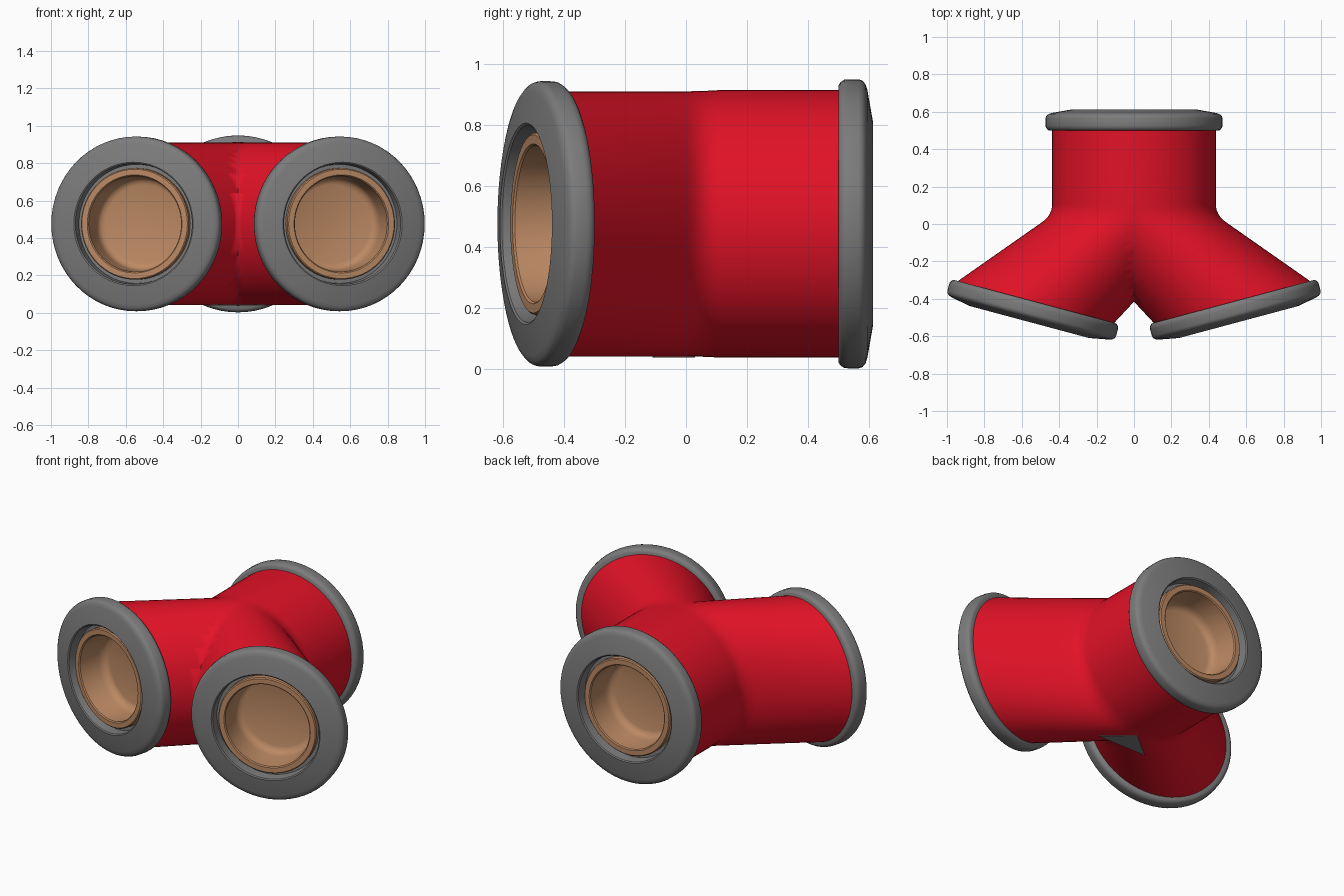
import bpy, bmesh, math
from mathutils import Vector, Matrix

cube = bpy.data.objects.get("Cube")
if cube:
    bpy.data.objects.remove(cube, do_unlink=True)

ZC = 0.475        # height of all three pipe axes
R = 0.434         # pipe radius
SEG = 64
TILT = math.radians(15)


def material(name, color, roughness=0.5):
    m = bpy.data.materials.new(name)
    m.use_nodes = True
    m.diffuse_color = (*color, 1)
    bsdf = m.node_tree.nodes["Principled BSDF"]
    bsdf.inputs["Base Color"].default_value = (*color, 1)
    bsdf.inputs["Roughness"].default_value = roughness
    return m


red = material("red_paint", (0.76, 0.006, 0.02))
gray = material("gray_metal", (0.2, 0.2, 0.2))
copper = material("copper", (0.5, 0.25, 0.125))


def finish(name, bm, mat, angle=35):
    bmesh.ops.recalc_face_normals(bm, faces=bm.faces)
    mesh = bpy.data.meshes.new(name)
    bm.to_mesh(mesh)
    bm.free()
    mesh.materials.append(mat)
    ob = bpy.data.objects.new(name, mesh)
    bpy.context.collection.objects.link(ob)
    bpy.ops.object.select_all(action='DESELECT')
    ob.select_set(True)
    bpy.context.view_layer.objects.active = ob
    bpy.ops.object.shade_smooth_by_angle(angle=math.radians(angle))
    return ob


def skin(bm, rings):
    """Join successive closed rings of points with quads."""
    loops = [[bm.verts.new(p) for p in ring] for ring in rings]
    for a, b in zip(loops, loops[1:]):
        for i in range(SEG):
            j = (i + 1) % SEG
            bm.faces.new((a[i], a[j], b[j], b[i]))
    return loops


def circle(center, across, radius):
    pts = []
    for i in range(SEG):
        a = 2 * math.pi * i / SEG
        pts.append(center + across * (radius * math.cos(a))
                   + Vector((0, 0, radius * math.sin(a))))
    return pts


def lathe(name, profile, mat, center, normal, closed=False, capped=False):
    """Turn (depth, radius) points around an axis through center."""
    bm = bmesh.new()
    across = Vector((-normal.y, normal.x, 0))
    rings = [circle(center + normal * d, across, r) for d, r in profile]
    if closed:
        rings.append(rings[0])
    loops = skin(bm, rings)
    if capped:
        bm.faces.new(loops[-1])
    bmesh.ops.remove_doubles(bm, verts=bm.verts, dist=1e-5)
    return finish(name, bm, mat)


# Axis frames: position of each collar's back plane and its outward direction
back_c, back_n = Vector((0, 0.5, ZC)), Vector((0, 1, 0))
left_c = Vector((0.53, -0.415, ZC))
left_n = Vector((math.sin(TILT), -math.cos(TILT), 0))
right_c, right_n = (Vector((-v.x, v.y, v.z)) for v in (left_c, left_n))

# Red forked pipe: half is lofted from the back to the left mouth, then mirrored
ex = Vector((1, 0, 0))
left_u = Vector((math.cos(TILT), math.sin(TILT), 0))
start = circle(Vector((0, 0.51, ZC)), ex, R + 0.004)
bend_in = circle(Vector((0, 0.11, ZC)), ex, R + 0.004)
corner = circle(Vector((0, 0.05, ZC)), ex, R)
mouth = circle(left_c + left_n * 0.01, left_u, R)


def mix(a, b, t):
    return [p.lerp(q, t) for p, q in zip(a, b)]


bend_out = mix(corner, mouth, 0.12)
rings = [start]
for k in range(7):
    t = k / 6
    rings.append(mix(mix(bend_in, corner, t), mix(corner, bend_out, t), t))
rings += [mix(bend_out, mouth, k / 10) for k in range(1, 11)]
bm = bmesh.new()
skin(bm, rings)
bmesh.ops.bisect_plane(bm, geom=bm.verts[:] + bm.edges[:] + bm.faces[:],
                       dist=1e-5, plane_co=(0, 0, 0), plane_no=(1, 0, 0),
                       clear_inner=True)
body = finish("forked_pipe", bm, red, 60)
mirror = body.modifiers.new("mirror", 'MIRROR')
mirror.use_clip = True
mirror.merge_threshold = 0.0005

# Collars and copper cups at the three mouths
def collar_profile(r):
    return [(0, 0.40), (0, r - 0.018), (0.006, r - 0.009), (0.018, r - 0.001),
            (0.03, r), (0.066, r), (0.078, r - 0.004), (0.088, r - 0.016),
            (0.094, r - 0.035), (0.113, 0.33), (0.108, 0.323),
            (0.05, 0.318), (0.05, 0.28), (0.02, 0.28)]


cup = [(0.03, 0.298), (0.082, 0.298), (0.088, 0.292), (0.088, 0.262),
       (0.082, 0.256), (-0.05, 0.25), (-0.075, 0.245), (-0.092, 0.232),
       (-0.1, 0.21)]

for side, c, n, r in (("back", back_c, back_n, 0.473),
                      ("left", left_c, left_n, 0.467),
                      ("right", right_c, right_n, 0.467)):
    lathe(side + "_collar", collar_profile(r), gray, c, n, closed=True)
    lathe(side + "_cup", cup, copper, c, n, capped=True)

# Small flat web bridging the fork underneath
bm = bmesh.new()
face = bm.faces.new([bm.verts.new((x, y, 0.044))
                     for x, y in ((-0.17, -0.11), (0.17, -0.11), (0, 0.03))])
ext = bmesh.ops.extrude_face_region(bm, geom=[face])
bmesh.ops.translate(bm, vec=(0, 0, -0.006),
                    verts=[v for v in ext["geom"] if isinstance(v, bmesh.types.BMVert)])
finish("fork_web", bm, gray)
